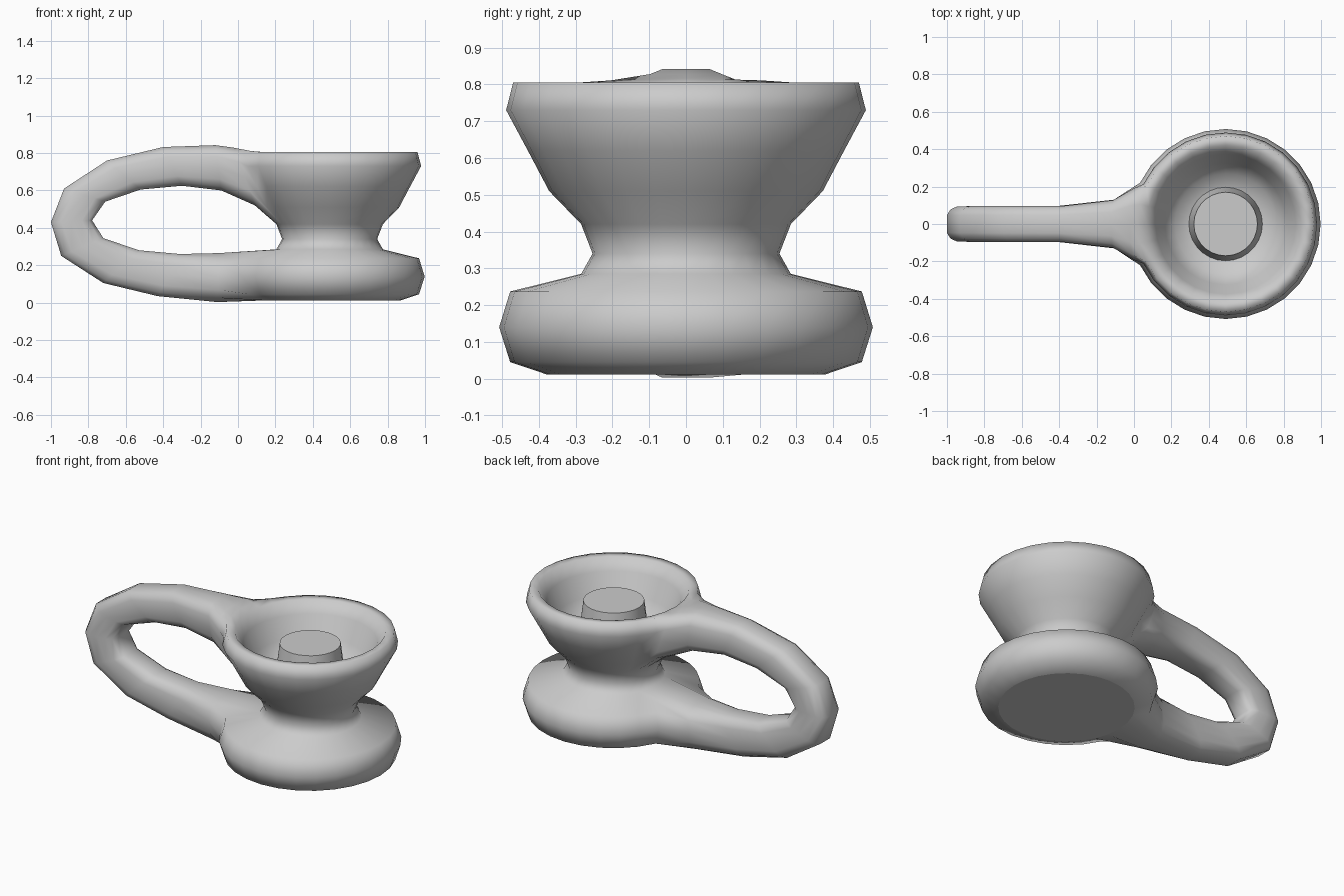
import bpy, bmesh, math
from mathutils import Vector

if "Cube" in bpy.data.objects:
    bpy.data.objects.remove(bpy.data.objects["Cube"])

SEG = 28
CX = 0.49
MID = SEG // 2          # column that faces -x, towards the handle


def finish(bm, name, angle):
    bmesh.ops.recalc_face_normals(bm, faces=bm.faces)
    mesh = bpy.data.meshes.new(name)
    bm.to_mesh(mesh)
    bm.free()
    obj = bpy.data.objects.new(name, mesh)
    bpy.context.collection.objects.link(obj)
    bpy.ops.object.select_all(action='DESELECT')
    obj.select_set(True)
    bpy.context.view_layer.objects.active = obj
    bpy.ops.object.shade_smooth_by_angle(angle=math.radians(angle))
    return obj


def lathe(bm, profile, skip=lambda row, col: False):
    rings = [[bm.verts.new((CX + r * math.cos(2 * math.pi * i / SEG),
                            r * math.sin(2 * math.pi * i / SEG), z))
              for i in range(SEG)] for r, z in profile]
    for row in range(len(rings) - 1):
        a, b = rings[row], rings[row + 1]
        for i in range(SEG):
            if not skip(row, i):
                j = (i + 1) % SEG
                bm.faces.new((a[i], a[j], b[j], b[i]))
    bm.faces.new(rings[0])
    bm.faces.new(rings[-1])
    return rings


# Turned body: foot, neck, flared cup, broad lip and inner bowl
profile = [(0.38, 0.012), (0.478, 0.045), (0.508, 0.14), (0.478, 0.237),
           (0.285, 0.285), (0.254, 0.34), (0.285, 0.42), (0.372, 0.51),
           (0.43, 0.62), (0.489, 0.73), (0.47, 0.805), (0.42, 0.803),
           (0.375, 0.735), (0.325, 0.615), (0.27, 0.535), (0.195, 0.51)]
LOW, HIGH = 0, 6        # first profile rows of the two handle openings
RIM = HIGH + 4


def opening(row, col):
    return (MID - 2 <= col < MID + 2
            and (LOW <= row < LOW + 4 or HIGH <= row < HIGH + 4))


bm = bmesh.new()
rings = lathe(bm, profile, opening)

# Rim rises slightly where the handle meets it
for u in range(-2, 3):
    rings[RIM][MID + u].co.z += 0.012 - 0.003 * abs(u)

# Border of a 4 x 4 patch, shared by the openings and the handle sections
border = ([(u, -2) for u in range(-2, 2)] + [(2, v) for v in range(-2, 2)]
          + [(u, 2) for u in range(2, -2, -1)] + [(-2, v) for v in range(2, -2, -1)])

# Handle sections: outer x, z, inner x, z, half width
sections = [(-0.02, 0.828, 0.09, 0.52, 0.195), (-0.12, 0.842, -0.09, 0.60, 0.127),
            (-0.40, 0.832, -0.30, 0.625, 0.097), (-0.70, 0.76, -0.52, 0.605, 0.097),
            (-0.93, 0.61, -0.71, 0.54, 0.095), (-1.00, 0.43, -0.78, 0.44, 0.094),
            (-0.945, 0.25, -0.72, 0.345, 0.095), (-0.72, 0.105, -0.53, 0.28, 0.097),
            (-0.43, 0.035, -0.31, 0.26, 0.097), (-0.11, 0.003, -0.10, 0.265, 0.13)]

loops = [[rings[HIGH + 2 + v][MID + u] for u, v in border]]
for ox, oz, ix, iz, w in sections:
    outer, inner = Vector((ox, 0, oz)), Vector((ix, 0, iz))
    centre, half = (outer + inner) / 2, (outer - inner) / 2
    loop = []
    for u, v in border:
        # square section with cut corners
        d = Vector((u, v)) / 2 * (0.83 if abs(u) == abs(v) else 1.0)
        # columns run towards -y as the angle grows past -x
        loop.append(bm.verts.new(centre + half * d.y + Vector((0, -w * d.x, 0))))
    loops.append(loop)
loops.append([rings[LOW + 2 - v][MID + u] for u, v in border])

for a, b in zip(loops, loops[1:]):
    for i in range(len(border)):
        j = (i + 1) % len(border)
        bm.faces.new((a[i], a[j], b[j], b[i]))
body = finish(bm, "holder_body_and_handle", 110)

# Flat underside
for poly in body.data.polygons:
    if len(poly.vertices) == SEG:
        poly.use_smooth = False

# Tapered stud in the bowl
bm = bmesh.new()
lathe(bm, [(0.198, 0.50), (0.17, 0.73)])
finish(bm, "bowl_stud", 40)
